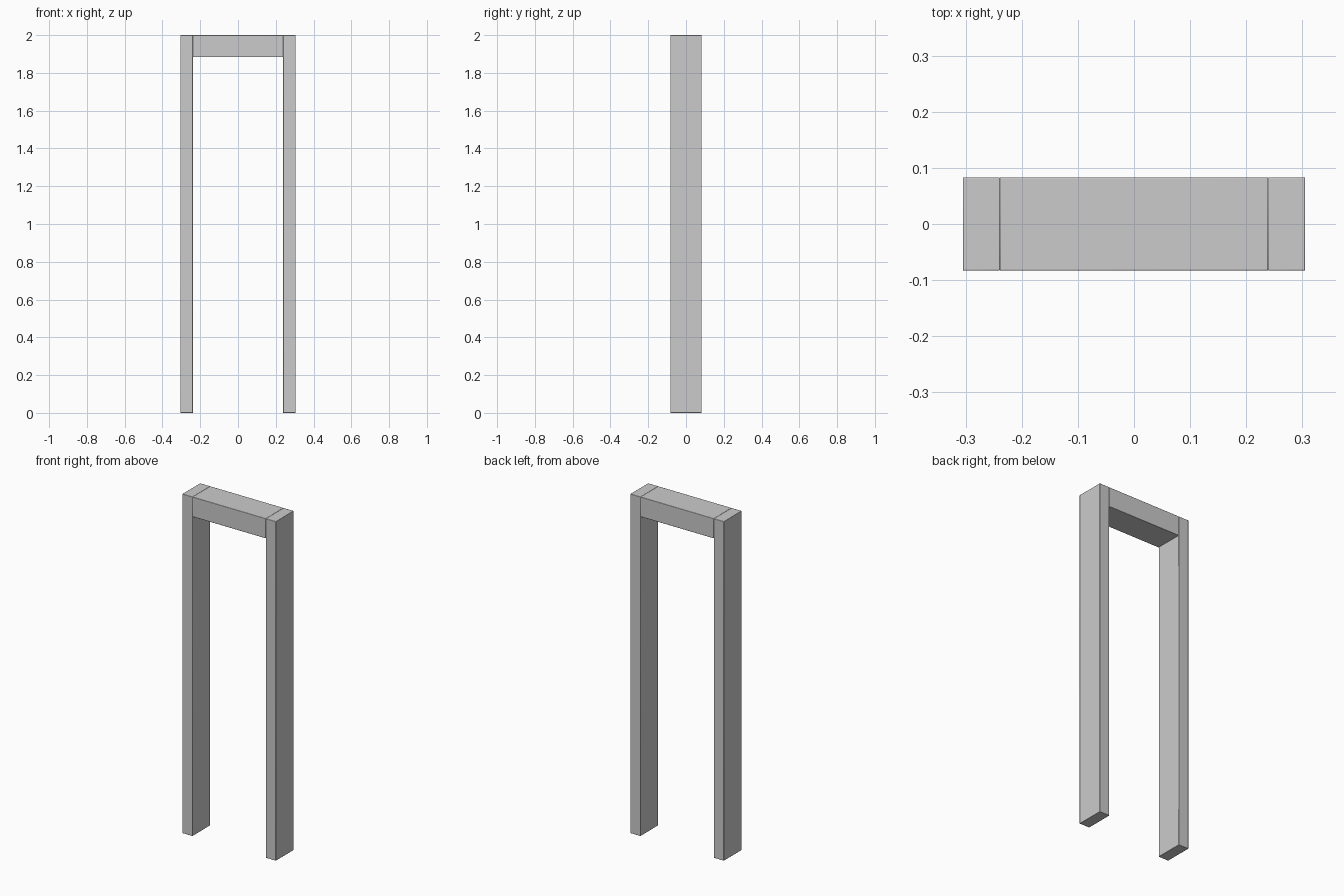
import bpy

if "Cube" in bpy.data.objects:
    bpy.data.objects.remove(bpy.data.objects["Cube"])

DEPTH = 0.166      # full depth in y
OUTER = 0.305      # outer half width
INNER = 0.239      # half width of the opening
HEIGHT = 2.0
LINTEL_Z = 1.883   # underside of the top beam


def beam(name, x0, x1, z0, z1):
    """Box with slightly eased edges, spanning the frame depth."""
    bpy.ops.mesh.primitive_cube_add(size=1, location=((x0 + x1) / 2, 0, (z0 + z1) / 2))
    obj = bpy.context.object
    obj.name = name
    obj.scale = (x1 - x0, DEPTH, z1 - z0)
    bpy.ops.object.transform_apply(location=False, rotation=False, scale=True)
    bevel = obj.modifiers.new("eased_edges", 'BEVEL')
    bevel.width = 0.002
    bevel.segments = 2
    bpy.ops.object.shade_smooth_by_angle()
    return obj


# Upright jambs, full height
beam("left_jamb", -OUTER, -INNER, 0, HEIGHT)
beam("right_jamb", INNER, OUTER, 0, HEIGHT)

# Top beam fitted between the jambs
beam("lintel", -INNER, INNER, LINTEL_Z, HEIGHT)
